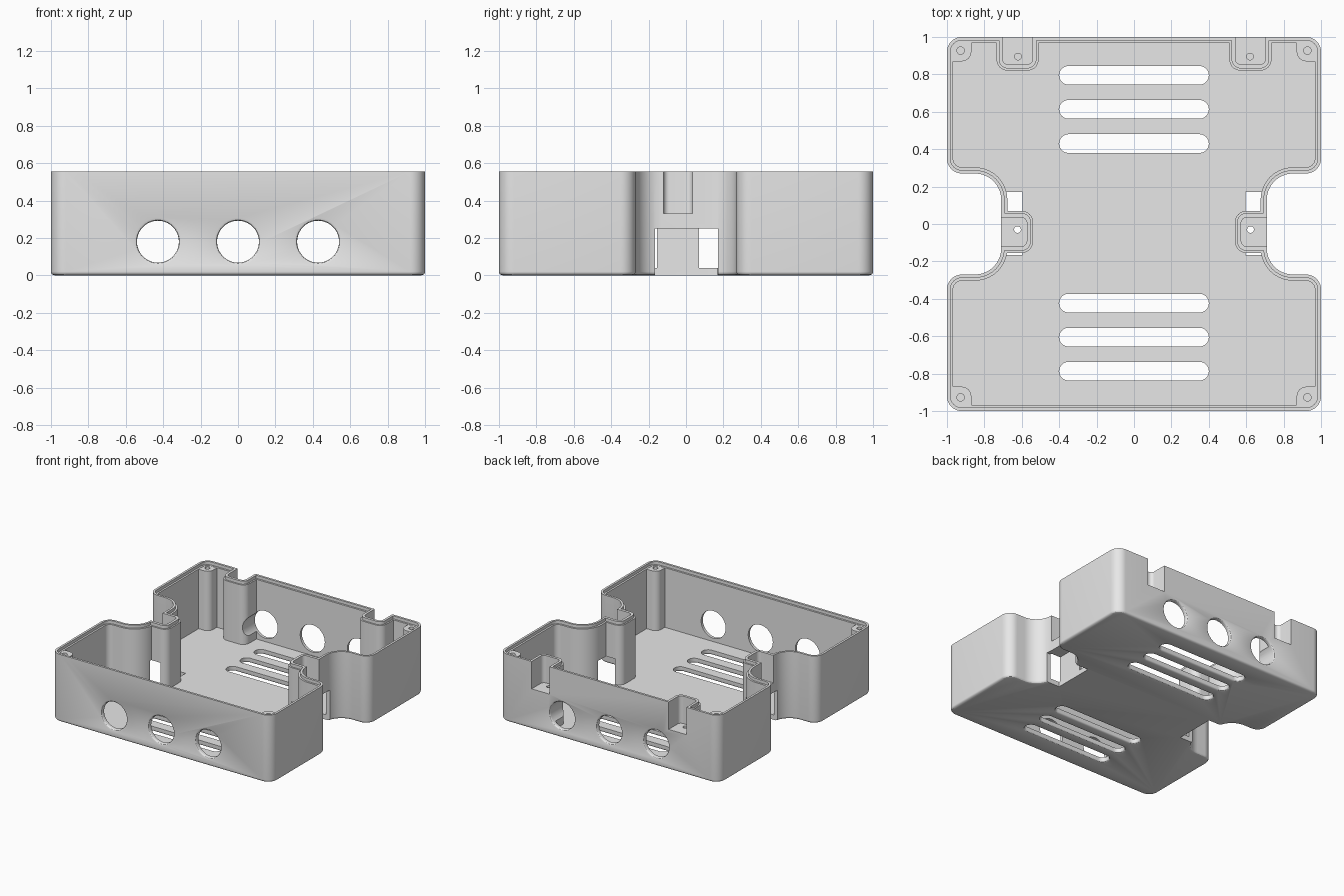
import bpy, bmesh
from math import sin, cos, pi, sqrt
from mathutils import Vector

if "Cube" in bpy.data.objects:
    bpy.data.objects.remove(bpy.data.objects["Cube"])

HEIGHT, WALL, FLOOR, LEDGE = 0.555, 0.033, 0.04, 0.53
OVER = 0.6  # parts run past the rim and are trimmed at the end


def outline(corners, inset, segs=10):
    """Counter-clockwise right-angled outline, inset, with rounded corners."""
    pts, n = [], len(corners)
    for i, (x, y, r) in enumerate(corners):
        v = Vector((x, y))
        u = (v - Vector(corners[i - 1][:2])).normalized()
        w = (Vector(corners[(i + 1) % n][:2]) - v).normalized()
        turn = 1 if u.cross(w) > 0 else -1
        v += inset * (Vector((-u.y, u.x)) + Vector((-w.y, w.x)))
        r = max(r - turn * inset, 0.001)
        c = v - r * u + r * w
        for k in range(segs + 1):
            t = k / segs * pi / 2
            pts.append(c - r * w * cos(t) + r * u * sin(t))
    return pts


def loft(name, corners, rings, place=lambda x, y, t: (x, y, t)):
    """Closed solid through rings given as (position, inset)."""
    bm = bmesh.new()
    loops = [[bm.verts.new(place(p.x, p.y, t)) for p in outline(corners, d)]
             for t, d in rings]
    for a, b in zip(loops, loops[1:]):
        for i in range(len(a)):
            bm.faces.new((a[i - 1], a[i], b[i], b[i - 1]))
    bm.faces.new(loops[0])
    bm.faces.new(loops[-1])
    bmesh.ops.remove_doubles(bm, verts=bm.verts, dist=1e-5)
    bmesh.ops.recalc_face_normals(bm, faces=bm.faces)
    mesh = bpy.data.meshes.new(name)
    bm.to_mesh(mesh)
    bm.free()
    obj = bpy.data.objects.new(name, mesh)
    bpy.context.collection.objects.link(obj)
    return obj


def rect(x0, x1, y0, y1, r):
    """Rectangle; r is one radius or four, from lower left counter-clockwise."""
    r = r if isinstance(r, tuple) else (r,) * 4
    return [(x0, y0, r[0]), (x1, y0, r[1]), (x1, y1, r[2]), (x0, y1, r[3])]


def circle(x, y, r):
    return rect(x - r, x + r, y - r, y + r, r)


def mirror(corners):
    return [(-x, y, r) for x, y, r in reversed(corners)]


def fillet(r, sign, steps=4):
    """Rings of a quarter-round edge."""
    return [(r * k / steps, sign * (r - sqrt(r * r - (r - r * k / steps) ** 2)))
            for k in range(steps + 1)]


def combine(body, tool, operation):
    mod = body.modifiers.new("combine", 'BOOLEAN')
    mod.object, mod.operation, mod.solver = tool, operation, 'EXACT'
    bpy.context.view_layer.objects.active = body
    bpy.ops.object.modifier_apply(modifier=mod.name)
    bpy.data.objects.remove(tool)


def add(body, corners, rings):
    combine(body, loft("added_part", corners, rings), 'UNION')


def cut(body, corners, rings, *place):
    combine(body, loft("cutter", corners, rings, *place), 'DIFFERENCE')


# Outer shell with waisted sides and rounded bottom edge
right = [(1, -1, 0.08), (1, -0.27, 0.08), (0.71, -0.27, 0.14),
         (0.71, 0.27, 0.14), (1, 0.27, 0.08), (1, 1, 0.08)]
plan = right + [(-x, -y, r) for x, y, r in right]
shell = loft("enclosure_shell", plan, fillet(0.02, 1) + [(OVER, 0)])

# Cavity with a stepped lip
cut(shell, plan, [(FLOOR, WALL), (LEDGE, WALL), (LEDGE, 0.018), (0.7, 0.018)])

# Columns behind the screw pockets, and the pockets themselves
side_column = rect(0.54, 0.708, -0.155, 0.07, (0.06, 0, 0, 0.06))
back_column = rect(0.51, 0.735, 0.82, 0.998, (0.06, 0.06, 0, 0))
side_pocket = rect(0.573, 0.9, -0.12, 0.035, (0.03, 0, 0, 0.03))
back_pocket = rect(0.542, 0.703, 0.853, 1.2, (0.03, 0.03, 0, 0))
flips = (lambda c: c, mirror)
for flip in flips:
    for column in (side_column, back_column):
        add(shell, flip(column), [(0.02, 0), (LEDGE - 0.001, 0),
                                  (LEDGE - 0.001, 0.012), (OVER - 0.01, 0.012)])
    for sy in (-1, 1):
        boss = rect(0.87, 0.975, 0.87, 0.975, (0.05, 0, 0.05, 0))
        if sy < 0:
            boss = [(x, -y, r) for x, y, r in reversed(boss)]
        add(shell, flip(boss), [(0.02, 0), (LEDGE - 0.002, 0)])

for flip in flips:
    for pocket in (side_pocket, back_pocket):
        cut(shell, flip(pocket), [(0.33, 0), (0.8, 0)])
    # Side window that also opens the floor
    cut(shell, flip(rect(0.595, 0.8, -0.167, 0.17, 0)), [(-0.1, 0), (0.25, 0)])
    # Screw holes
    cut(shell, flip(circle(0.623, -0.03, 0.018)), [(0.2, 0), (0.4, 0)])
    cut(shell, flip(circle(0.62, 0.895, 0.018)), [(0.2, 0), (0.4, 0)])
    for sy in (-1, 1):
        cut(shell, flip(circle(0.927, sy * 0.927, 0.02)), [(0.3, 0), (0.7, 0)])

# Rounded-edge vent slots in the floor
edge = [(-0.1, -0.015)] + fillet(0.015, -1)
for y in (0.795, 0.613, 0.43, -0.423, -0.605, -0.787):
    cut(shell, rect(-0.4, 0.4, y - 0.05, y + 0.05, 0.05), edge + [(0.1, 0)])

# Round cable openings in front and back
for s in (-1, 1):
    for x in (-0.428, 0, 0.428):
        cut(shell, circle(x, 0.18, 0.112), edge + [(0.22, 0)],
            lambda px, py, t: (px, s * (1 - t), py))

# Trim the rim level
cut(shell, rect(-1.5, 1.5, -1.5, 1.5, 0), [(HEIGHT, 0), (1, 0)])

# Plain grey plastic
grey = bpy.data.materials.new("grey_plastic")
grey.use_nodes = True
colour = (0.8, 0.8, 0.8, 1)
grey.diffuse_color = colour
grey.node_tree.nodes["Principled BSDF"].inputs["Base Color"].default_value = colour
shell.data.materials.clear()
shell.data.materials.append(grey)
for poly in shell.data.polygons:
    poly.material_index = 0

bpy.ops.object.select_all(action='DESELECT')
shell.select_set(True)
bpy.context.view_layer.objects.active = shell
bpy.ops.object.shade_smooth_by_angle(angle=pi / 6)
